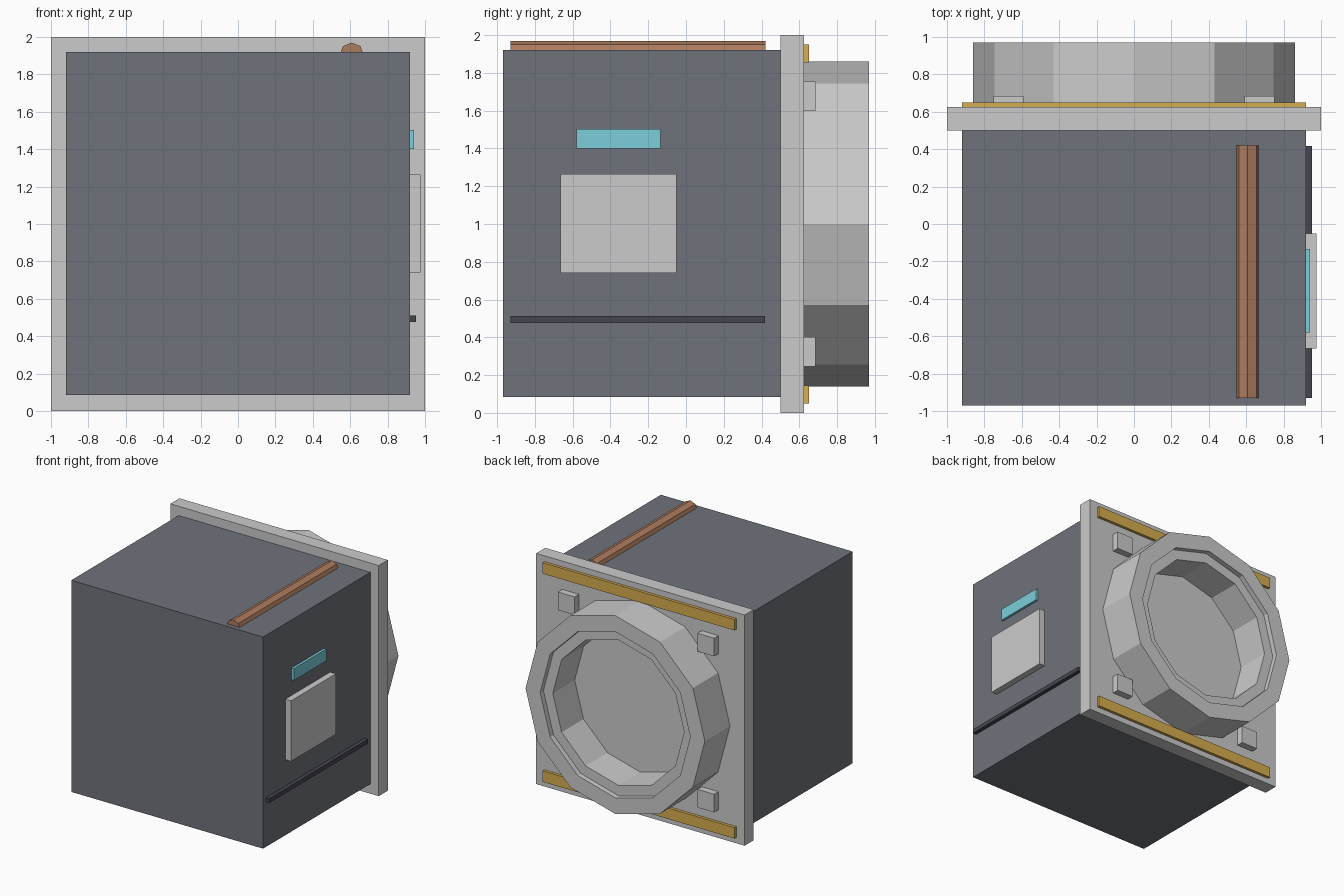
import bpy, bmesh
from math import sin, cos, pi

if "Cube" in bpy.data.objects:
    bpy.data.objects.remove(bpy.data.objects["Cube"])


def material(name, rgb):
    m = bpy.data.materials.new(name)
    m.diffuse_color = (*rgb, 1)
    m.use_nodes = True
    m.node_tree.nodes["Principled BSDF"].inputs["Base Color"].default_value = m.diffuse_color
    return m


DARK = material("dark_grey", (0.16, 0.17, 0.20))
BLACK = material("near_black", (0.06, 0.06, 0.08))
GOLD = material("gold", (0.68, 0.42, 0.08))
COPPER = material("copper", (0.42, 0.20, 0.11))
CYAN = material("cyan", (0.20, 0.62, 0.70))


def finish(name, bm, mat=None):
    bmesh.ops.recalc_face_normals(bm, faces=bm.faces)
    mesh = bpy.data.meshes.new(name)
    bm.to_mesh(mesh)
    bm.free()
    ob = bpy.data.objects.new(name, mesh)
    bpy.context.collection.objects.link(ob)
    if mat:
        mesh.materials.append(mat)
    return ob


def box(name, x, y, z, mat=None):
    """Box given by its (min, max) range on each axis."""
    bm = bmesh.new()
    bmesh.ops.create_cube(bm, size=1)
    for v in bm.verts:
        v.co = [lo + (c + 0.5) * (hi - lo) for c, (lo, hi) in zip(v.co, (x, y, z))]
    return finish(name, bm, mat)


def lathe_y(name, profile, sides, cx, cz, mat=None, closed=False):
    """Spin a (radius, y) profile around an axis parallel to y."""
    bm = bmesh.new()
    rings = [[bm.verts.new((cx + r * cos(2 * pi * i / sides), y,
                            cz + r * sin(2 * pi * i / sides)))
              for i in range(sides)] for r, y in profile]
    pairs = list(zip(rings, rings[1:]))
    if closed:
        pairs.append((rings[-1], rings[0]))
    else:
        bm.faces.new(rings[0])
        bm.faces.new(rings[-1])
    for a, b in pairs:
        for i in range(sides):
            j = (i + 1) % sides
            bm.faces.new((a[i], a[j], b[j], b[i]))
    return finish(name, bm, mat)


# Main housing and square mounting flange
box("housing", (-0.92, 0.92), (-0.97, 0.50), (0.085, 1.92), DARK)
box("flange", (-1, 1), (0.50, 0.625), (0, 2))

# Twelve-sided collar with a recessed inner lip, open down to the flange
lathe_y("collar", [(0.86, 0.62), (0.86, 0.97), (0.72, 0.97), (0.72, 0.925),
                   (0.63, 0.925), (0.63, 0.62)], 12, 0, 1, closed=True)

# Gold bars and square lugs, mirrored about the flange centre
for s, level in ((1, "upper"), (-1, "lower")):
    zr = sorted((1 + s * 0.855, 1 + s * 0.95))
    box(level + "_gold_bar", (-0.92, 0.92), (0.62, 0.65), zr, GOLD)
    for t, side in ((1, "right"), (-1, "left")):
        box(f"{level}_{side}_lug", sorted((t * 0.59, t * 0.75)), (0.62, 0.685),
            sorted((1 + s * 0.598, 1 + s * 0.755)))

# Eight-sided conduit half sunk into the top
lathe_y("top_conduit", [(0.065, -0.93), (0.065, 0.42)], 8, 0.608, 1.905, COPPER)

# Right-side panel, indicator strip and groove line
box("side_panel", (0.91, 0.975), (-0.665, -0.05), (0.74, 1.265))
box("indicator_strip", (0.91, 0.942), (-0.58, -0.135), (1.40, 1.503), CYAN)
box("side_rail", (0.91, 0.953), (-0.93, 0.417), (0.475, 0.512), BLACK)
